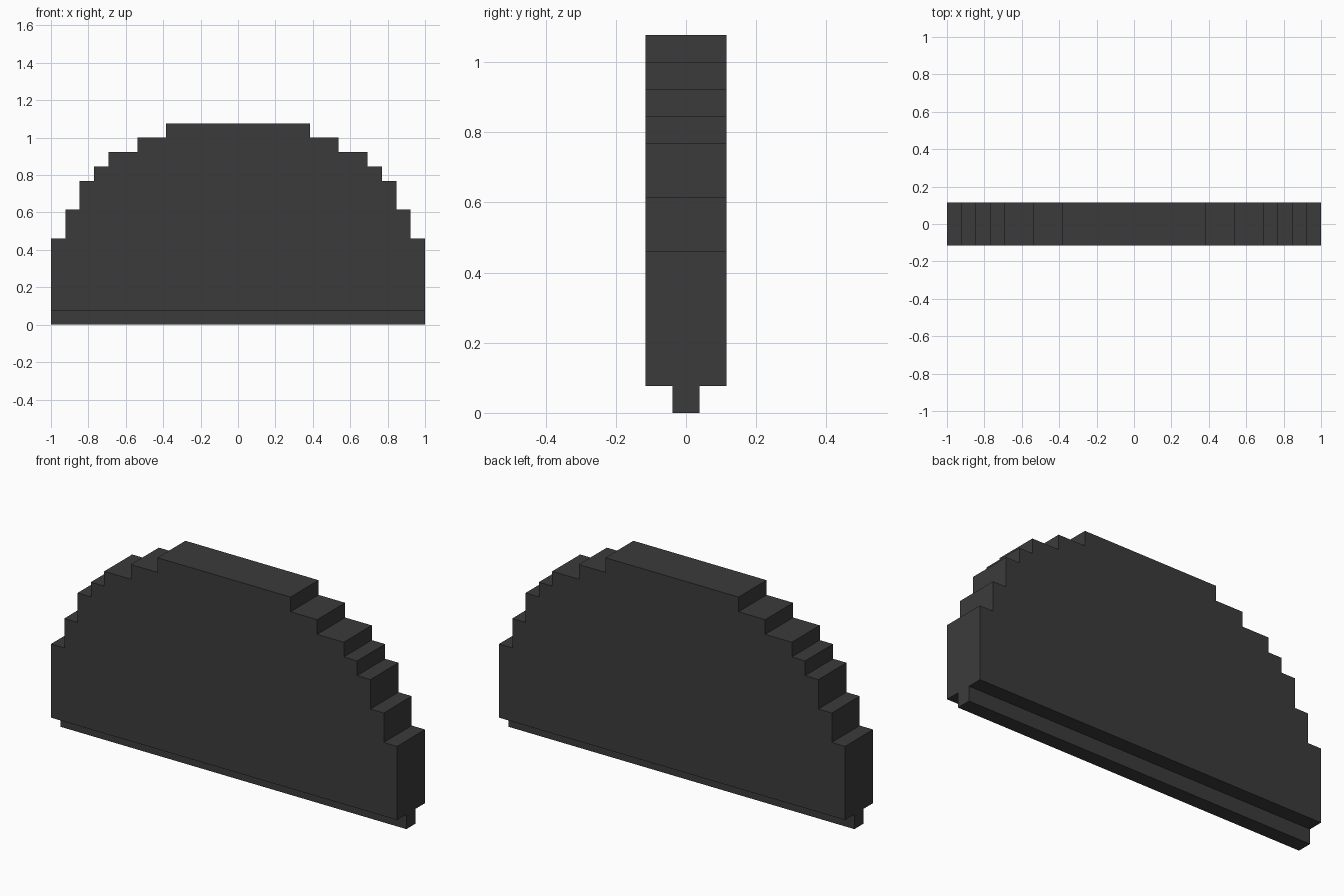
import bpy, bmesh

if "Cube" in bpy.data.objects:
    bpy.data.objects.remove(bpy.data.objects["Cube"])

U = 2 / 26  # one grid step of the blocky design

charcoal = bpy.data.materials.new("charcoal")
charcoal.diffuse_color = (0.044, 0.044, 0.044, 1)
charcoal.use_nodes = True
charcoal.node_tree.nodes["Principled BSDF"].inputs["Base Color"].default_value = charcoal.diffuse_color


def extrude_profile(name, points, half_depth):
    """Extrude an (x, z) outline, in grid steps, along y."""
    bm = bmesh.new()
    face = bm.faces.new([bm.verts.new((x * U, -half_depth * U, z * U)) for x, z in points])
    ext = bmesh.ops.extrude_face_region(bm, geom=[face])
    moved = [v for v in ext["geom"] if isinstance(v, bmesh.types.BMVert)]
    bmesh.ops.translate(bm, verts=moved, vec=(0, 2 * half_depth * U, 0))
    bmesh.ops.recalc_face_normals(bm, faces=bm.faces)
    mesh = bpy.data.meshes.new(name)
    bm.to_mesh(mesh)
    bm.free()
    mesh.materials.append(charcoal)
    obj = bpy.data.objects.new(name, mesh)
    bpy.context.collection.objects.link(obj)
    return obj


# Stepped arch slab: (half width, top height) of each step
steps = [(13, 6), (12, 8), (11, 10), (10, 11), (9, 12), (7, 13), (5, 14)]
right, z = [], 1
for half_width, top in steps:
    right += [(half_width, z), (half_width, top)]
    z = top
left = [(-x, z) for x, z in reversed(right)]
extrude_profile("stepped_arch_panel", right + left, 1.5)

# Narrow rail under the slab
extrude_profile("base_rail", [(-13, 0), (13, 0), (13, 1), (-13, 1)], 0.5)
